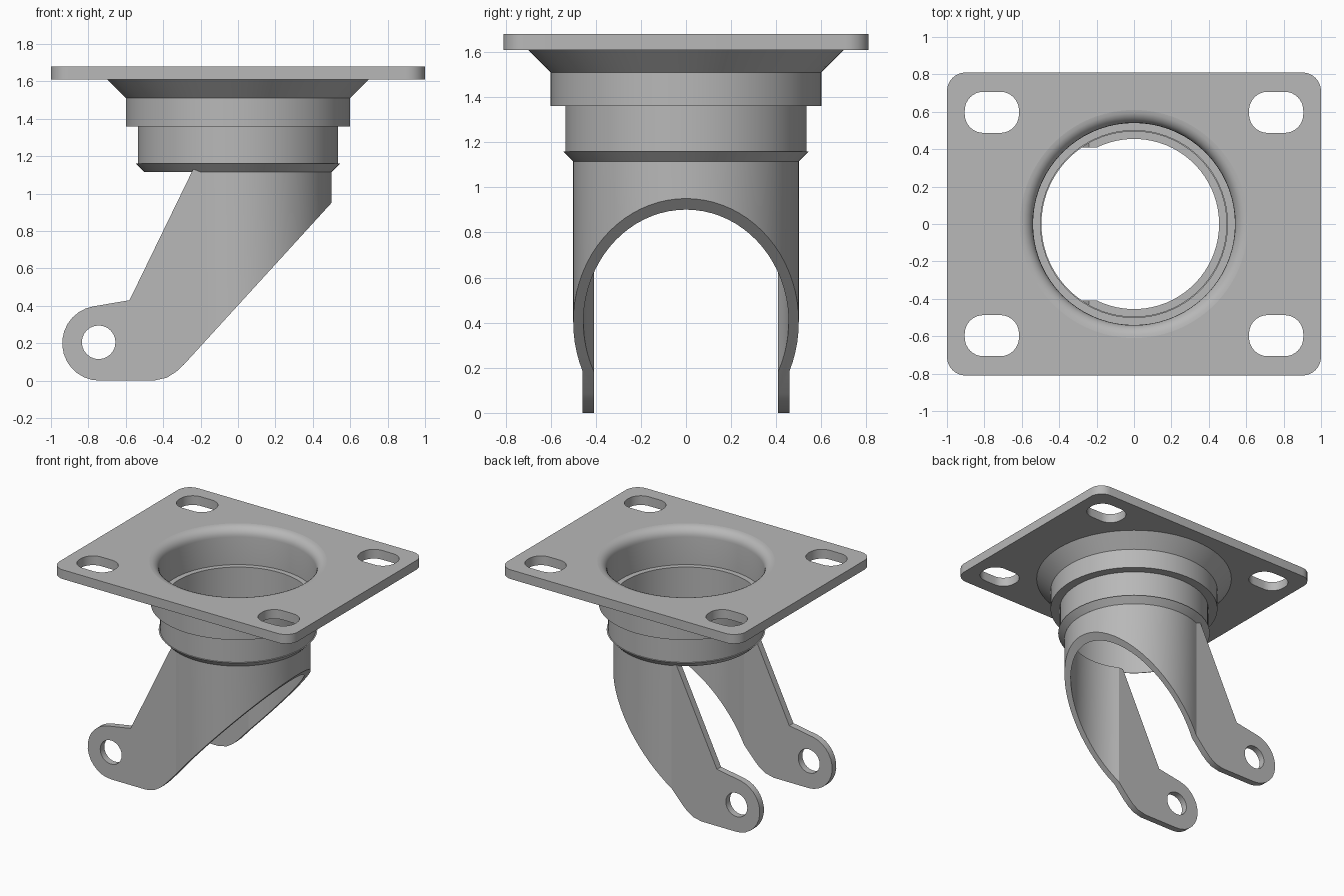
import bpy, bmesh
from math import sin, cos, radians, pi, sqrt, atan2
from mathutils import Matrix

cube = bpy.data.objects.get("Cube")
if cube:
    bpy.data.objects.remove(cube, do_unlink=True)

SEGMENTS = 72
steel = bpy.data.materials.new("grey steel")
steel.use_nodes = True
GREY = (0.48, 0.48, 0.48, 1)
steel.diffuse_color = GREY
steel.node_tree.nodes["Principled BSDF"].inputs["Base Color"].default_value = GREY


def arc(cx, cy, r, start, end, steps):
    """Points along an arc, angles in degrees."""
    angles = [radians(start + (end - start) * i / steps) for i in range(steps + 1)]
    return [(cx + r * cos(a), cy + r * sin(a)) for a in angles]


def circle(cx, cy, r, steps):
    return arc(cx, cy, r, 0, 360, steps)[:-1]


def rounded_box(cx, cy, hx, hy, r):
    """Outline of a rectangle with rounded corners."""
    points = []
    for sx, sy, start in ((1, 1, 0), (-1, 1, 90), (-1, -1, 180), (1, -1, 270)):
        points += arc(cx + sx * (hx - r), cy + sy * (hy - r), r, start, start + 90, 8)
    return points


def finish(name, bm):
    bmesh.ops.recalc_face_normals(bm, faces=bm.faces)
    mesh = bpy.data.meshes.new(name)
    bm.to_mesh(mesh)
    bm.free()
    mesh.materials.append(steel)
    obj = bpy.data.objects.new(name, mesh)
    bpy.context.collection.objects.link(obj)
    return obj


def slab(name, loops, low, high, matrix=Matrix()):
    """Extrude an outline with holes from low to high along its normal."""
    bm = bmesh.new()
    for loop in loops:
        verts = [bm.verts.new((x, y, low)) for x, y in loop]
        for i, v in enumerate(verts):
            bm.edges.new((v, verts[i - 1]))
    bmesh.ops.triangle_fill(bm, edges=bm.edges[:], use_beauty=True, normal=(0, 0, 1))
    top = bmesh.ops.extrude_face_region(bm, geom=bm.faces[:])["geom"]
    bmesh.ops.translate(bm, vec=(0, 0, high - low),
                        verts=[g for g in top if isinstance(g, bmesh.types.BMVert)])
    bm.transform(matrix)
    return finish(name, bm)


def lathe(name, profile):
    """Revolve a closed (radius, height) profile about the vertical axis."""
    bm = bmesh.new()
    rings = [[bm.verts.new((x, y, z)) for x, y in circle(0, 0, r, SEGMENTS)]
             for r, z in profile]
    for k, ring in enumerate(rings):
        for i in range(SEGMENTS):
            bm.faces.new((rings[k - 1][i - 1], rings[k - 1][i], ring[i], ring[i - 1]))
    return finish(name, bm)


def smooth(obj):
    bpy.ops.object.select_all(action="DESELECT")
    obj.select_set(True)
    bpy.context.view_layer.objects.active = obj
    bpy.ops.object.shade_smooth_by_angle(angle=radians(20))


# Mounting plate with four bolt slots and a round opening
slots = [rounded_box(sx * 0.76, sy * 0.597, 0.145, 0.11, 0.1)
         for sx in (-1, 1) for sy in (-1, 1)]
plate = slab("mounting_plate",
             [rounded_box(0, 0, 1, 0.81, 0.1), circle(0, 0, 0.61, SEGMENTS)] + slots,
             1.61, 1.68)

# Stepped swivel housing with a rounded lip
lip = arc(0.61, 1.61, 0.07, 90, 180, 6)
housing = lathe("swivel_housing", lip + [
    (0.54, 1.40), (0.50, 1.40), (0.50, 1.16), (0.535, 1.16), (0.535, 1.36),
    (0.60, 1.36), (0.60, 1.51), (0.70, 1.61), (0.61, 1.61)])

# Flared ring at the top of the fork
ring = lathe("flared_ring", [(0.495, 1.16), (0.545, 1.16), (0.50, 1.115), (0.495, 1.115)])

# Fork: horseshoe wall trimmed to the side outline of the legs
OUTER, INNER, BEND = 0.50, 0.455, -0.2


def wall(r):
    reach = sqrt(r * r - BEND * BEND)
    a = atan2(reach, BEND) * 180 / pi
    return [(-1.1, -reach)] + arc(0, 0, r, -a, a, 48) + [(-1.1, reach)]


fork = slab("fork", [wall(OUTER) + wall(INNER)[::-1]], -0.1, 1.3)
outline = [(-0.24, 1.13), (0.6, 1.13), (0.6, 1.06), (-0.29, 0.085), (-0.33, 0.048),
           (-0.38, 0.016), (-0.45, 0.0)]
outline += arc(-0.74, 0.2, 0.2, 270, 100, 14) + [(-0.58, 0.43)]
upright = Matrix.Rotation(radians(90), 4, "X")
cutter = slab("fork_outline", [outline, circle(-0.745, 0.205, 0.09, 24)], -0.7, 0.7, upright)
cutter.hide_render = True

trim = fork.modifiers.new("trim", "BOOLEAN")
trim.operation = "INTERSECT"
trim.solver = "EXACT"
trim.object = cutter
bpy.context.view_layer.objects.active = fork
bpy.ops.object.modifier_apply(modifier=trim.name)
bpy.data.objects.remove(cutter, do_unlink=True)

for part in (plate, housing, ring, fork):
    smooth(part)
